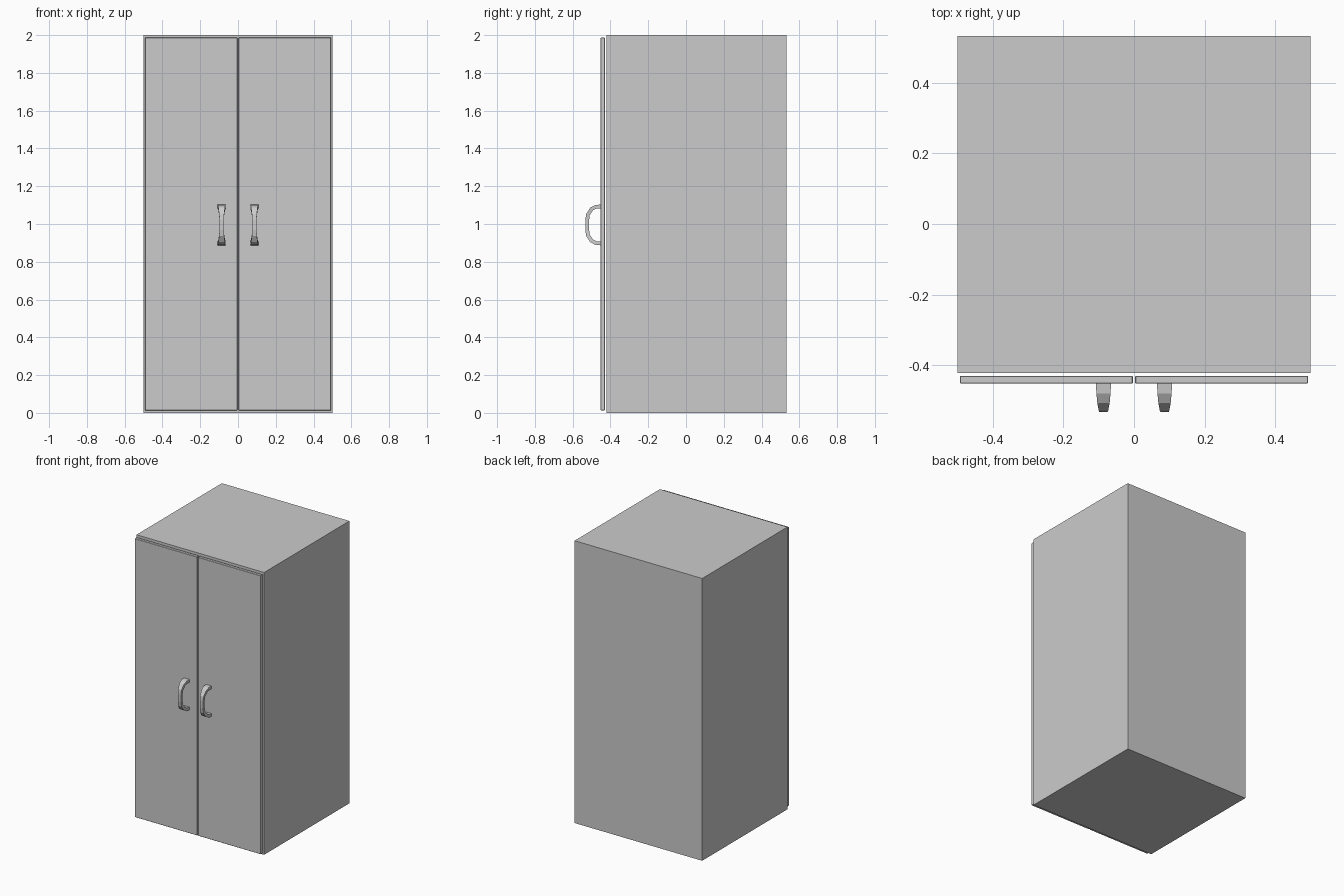
import bpy, bmesh
from mathutils import Vector

if "Cube" in bpy.data.objects:
    bpy.data.objects.remove(bpy.data.objects["Cube"])


def box(name, lo, hi, bevel=0.0):
    bm = bmesh.new()
    bmesh.ops.create_cube(bm, size=1)
    lo, hi = Vector(lo), Vector(hi)
    for v in bm.verts:
        v.co = Vector([(lo[i] + hi[i]) / 2 + v.co[i] * (hi[i] - lo[i]) for i in range(3)])
    if bevel:
        bmesh.ops.bevel(bm, geom=bm.edges[:], offset=bevel, segments=1, affect='EDGES')
    return finish(name, bm)


def finish(name, bm):
    bmesh.ops.recalc_face_normals(bm, faces=bm.faces[:])
    me = bpy.data.meshes.new(name)
    bm.to_mesh(me)
    bm.free()
    ob = bpy.data.objects.new(name, me)
    bpy.context.collection.objects.link(ob)
    return ob


# Handle: rectangular section swept along a bow, wide at the feet, slim at the grip
ZC, THICK = 0.995, 0.02
HALF = [(-0.450, 0.098, 0.043), (-0.477, 0.096, 0.040), (-0.500, 0.084, 0.035),
        (-0.519, 0.055, 0.027), (-0.523, 0.025, 0.023)]  # y, height from centre, width


def handle(name, x):
    path = HALF + [(y, -z, w) for y, z, w in reversed(HALF)]
    pts = [Vector((0, y, ZC + z)) for y, z, w in path]
    bm = bmesh.new()
    rings = []
    for i, p in enumerate(pts):
        t = (pts[min(i + 1, len(pts) - 1)] - pts[max(i - 1, 0)]).normalized()
        if i in (0, len(pts) - 1):
            t = Vector((0, -1 if i == 0 else 1, 0))
        n = Vector((0, -t.z, t.y)) * THICK / 2
        s = Vector((path[i][2] / 2, 0, 0))
        c = p + Vector((x, 0, 0))
        rings.append([bm.verts.new(c + a * s + b * n)
                      for a, b in ((-1, -1), (1, -1), (1, 1), (-1, 1))])
    for r, q in zip(rings, rings[1:]):
        for k in range(4):
            bm.faces.new((r[k], r[(k + 1) % 4], q[(k + 1) % 4], q[k]))
    bm.faces.new(rings[0])
    bm.faces.new(rings[-1])
    return finish(name, bm)


# Cabinet body
box("cabinet_body", (-0.5, -0.422, 0), (0.5, 0.533, 2))

# Pair of doors with handles, standing just off the body
for side, s in (("left", -1), ("right", 1)):
    x0, x1 = sorted((s * 0.003, s * 0.493))
    box(side + "_door", (x0, -0.452, 0.013), (x1, -0.43, 1.987), 0.002)
    handle(side + "_handle", s * 0.0865)
